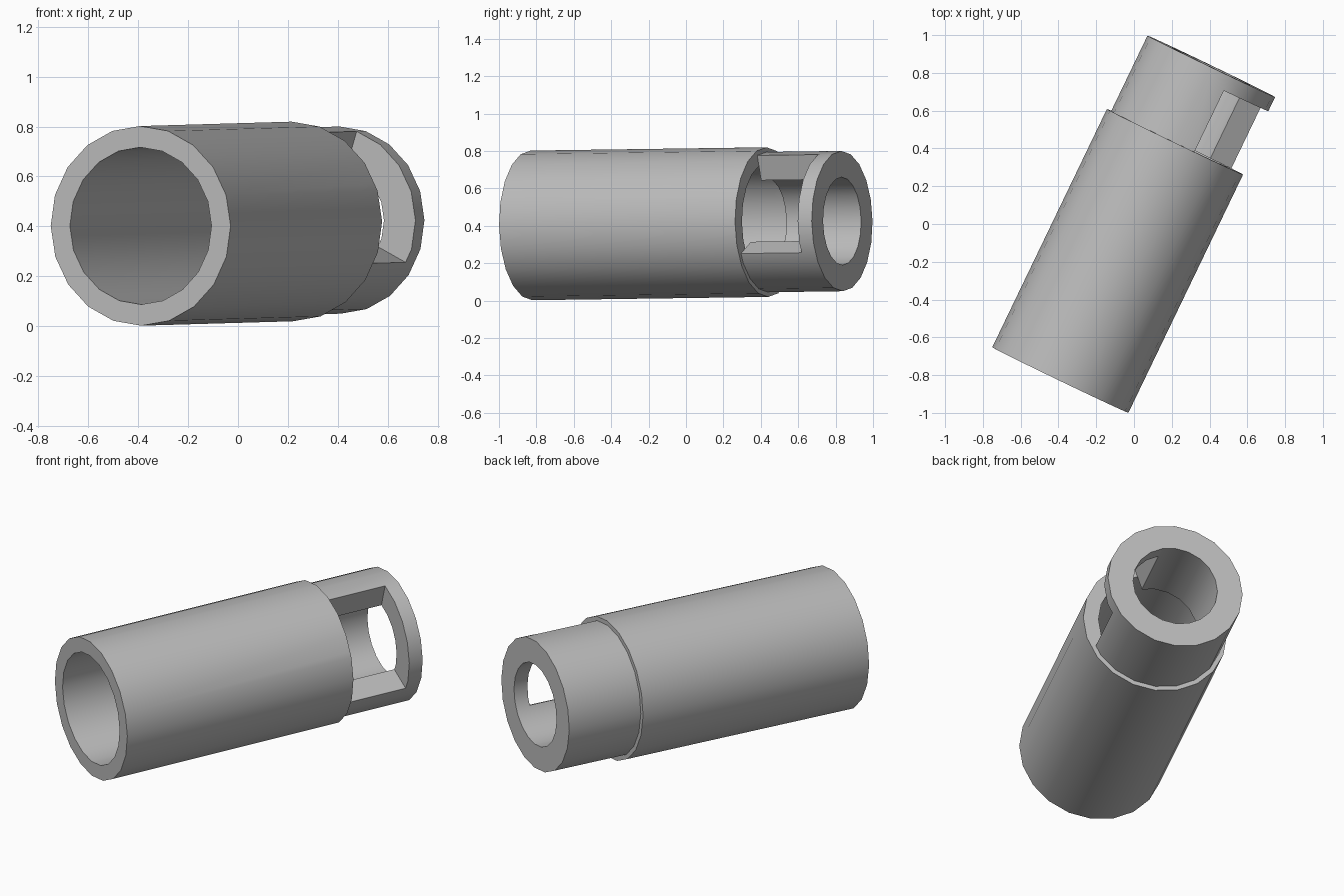
import bpy, bmesh
from math import sin, cos, radians

cube = bpy.data.objects.get("Cube")
if cube:
    bpy.data.objects.remove(cube, do_unlink=True)

SIDES = 20
STEP, LENGTH, WALL_START = 1.40, 1.843, 1.76
PLACE = (-0.39, -0.826, 0.402)
TURN = (radians(0.72), 0, radians(-25.7))

grey = bpy.data.materials.new("grey")
grey.use_nodes = True
colour = (0.5, 0.5, 0.5, 1)
grey.diffuse_color = colour
grey.node_tree.nodes["Principled BSDF"].inputs["Base Color"].default_value = colour


def point(radius, along, angle):
    return (radius * cos(angle), along, radius * sin(angle))


def make_object(name, bm):
    bmesh.ops.recalc_face_normals(bm, faces=bm.faces)
    mesh = bpy.data.meshes.new(name)
    bm.to_mesh(mesh)
    bm.free()
    mesh.materials.append(grey)
    obj = bpy.data.objects.new(name, mesh)
    obj.location, obj.rotation_euler = PLACE, TURN
    bpy.context.collection.objects.link(obj)
    return obj


def lathe(name, profile):
    """Sweep a closed (radius, along) outline around the y axis."""
    bm = bmesh.new()
    rings = [[bm.verts.new(point(r, t, radians(360 * i / SIDES))) for r, t in profile]
             for i in range(SIDES)]
    count = len(profile)
    for i, ring in enumerate(rings):
        following = rings[(i + 1) % SIDES]
        for j in range(count):
            k = (j + 1) % count
            bm.faces.new((ring[j], ring[k], following[k], following[j]))
    return make_object(name, bm)


def wedge(name, start, end, low, high):
    """Sector-shaped block used to cut the side window."""
    bm = bmesh.new()
    angles = [radians(low + (high - low) * f) for f in (0, 0.5, 1)]
    caps = [[bm.verts.new((0, t, 0))] + [bm.verts.new(point(0.8, t, a)) for a in angles]
            for t in (start, end)]
    for cap in caps:
        bm.faces.new(cap)
    for j in range(4):
        k = (j + 1) % 4
        bm.faces.new((caps[0][j], caps[0][k], caps[1][k], caps[1][j]))
    return make_object(name, bm)


# Wide barrel with a narrower collar and smaller bore behind the step
sleeve = lathe("stepped_sleeve", [
    (0.315, 0), (0.4, 0), (0.4, STEP), (0.375, STEP),
    (0.375, LENGTH), (0.235, LENGTH), (0.235, STEP), (0.315, STEP)])

# Side window with radial walls, between the step and the end ring
cutter = wedge("window_cutter", STEP, WALL_START, -27, 72)
cutter.hide_render = True
cutter.hide_set(True)
cut = sleeve.modifiers.new("window", 'BOOLEAN')
cut.operation = 'DIFFERENCE'
cut.solver = 'EXACT'
cut.object = cutter

# Apply the cut, then smooth the round walls and keep rims sharp
bpy.ops.object.select_all(action='DESELECT')
sleeve.select_set(True)
bpy.context.view_layer.objects.active = sleeve
bpy.ops.object.modifier_apply(modifier=cut.name)
bpy.data.objects.remove(cutter, do_unlink=True)
bpy.ops.object.shade_smooth_by_angle(angle=radians(30))
